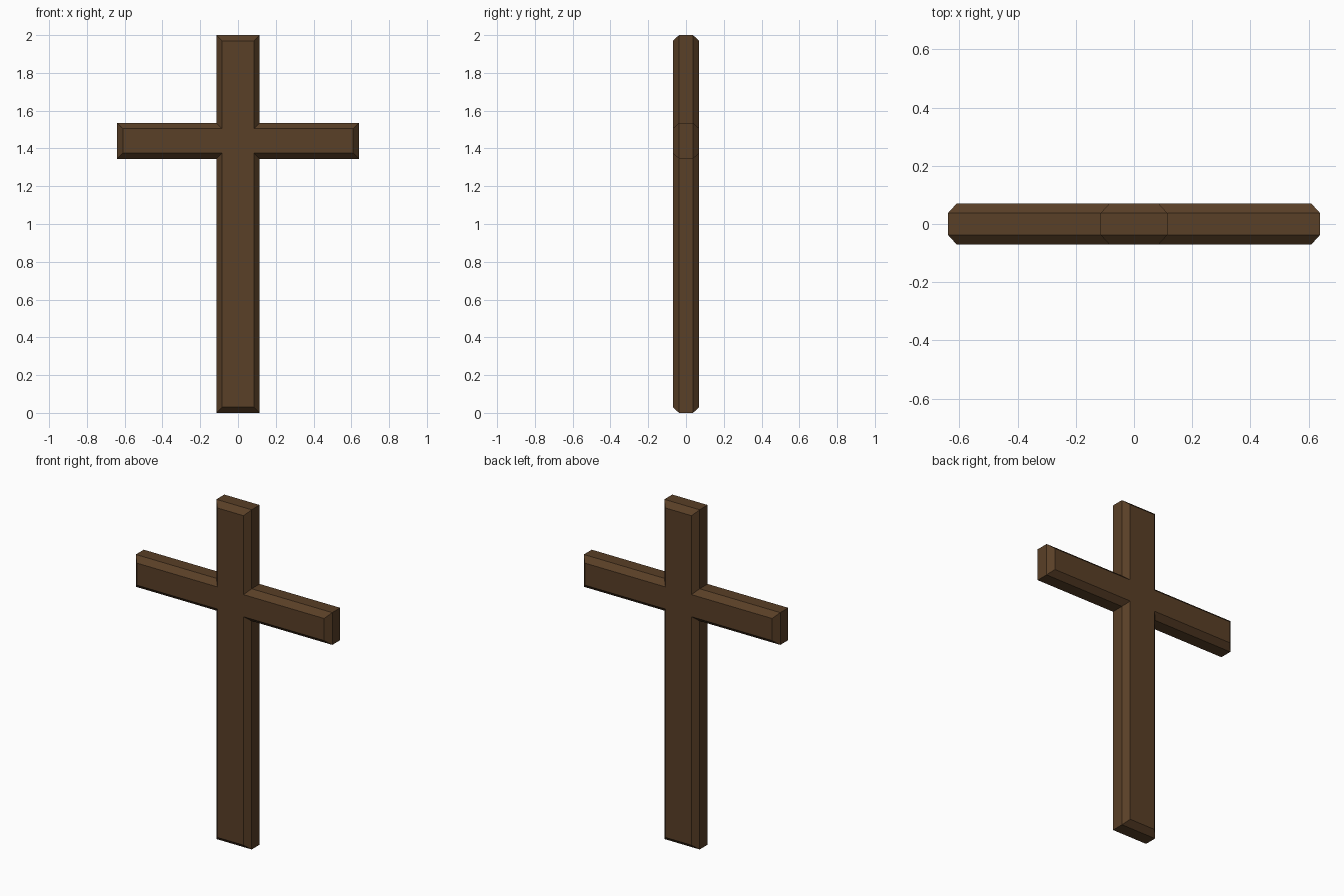
import bpy, bmesh

if "Cube" in bpy.data.objects:
    bpy.data.objects.remove(bpy.data.objects["Cube"])

POST_W, ARM_W, TOP = 0.115, 0.64, 2.0      # half widths and height
ARM_LO, ARM_HI = 1.345, 1.535              # crossbar bottom and top
DEPTH, RIM, CHAMFER = 0.07, 0.037, 0.03    # half depth, half side wall, bevel width


def outline(c):
    """Cross outline in x, z, shrunk inwards by c."""
    p, a, lo, hi = POST_W - c, ARM_W - c, ARM_LO + c, ARM_HI - c
    right = [(p, c), (p, lo), (a, lo), (a, hi), (p, hi), (p, TOP - c)]
    return right + [(-x, z) for x, z in reversed(right)]


# One solid cross: chamfered front, straight side walls, chamfered back
bm = bmesh.new()
loops = []
for y, c in [(-DEPTH, CHAMFER), (-RIM, 0), (RIM, 0), (DEPTH, CHAMFER)]:
    loops.append([bm.verts.new((x, y, z)) for x, z in outline(c)])
n = len(loops[0])
for a, b in zip(loops, loops[1:]):
    for i in range(n):
        j = (i + 1) % n
        bm.faces.new((a[i], a[j], b[j], b[i]))
bm.faces.new(loops[0])
bm.faces.new(loops[-1])
bmesh.ops.recalc_face_normals(bm, faces=bm.faces)

mesh = bpy.data.meshes.new("wooden_cross")
bm.to_mesh(mesh)
bm.free()

# Dark wood colour
wood = bpy.data.materials.new("dark brown wood")
wood.diffuse_color = (0.1, 0.05, 0.02, 1)
wood.use_nodes = True
wood.node_tree.nodes["Principled BSDF"].inputs["Base Color"].default_value = wood.diffuse_color
mesh.materials.append(wood)
bpy.context.collection.objects.link(bpy.data.objects.new("wooden_cross", mesh))
